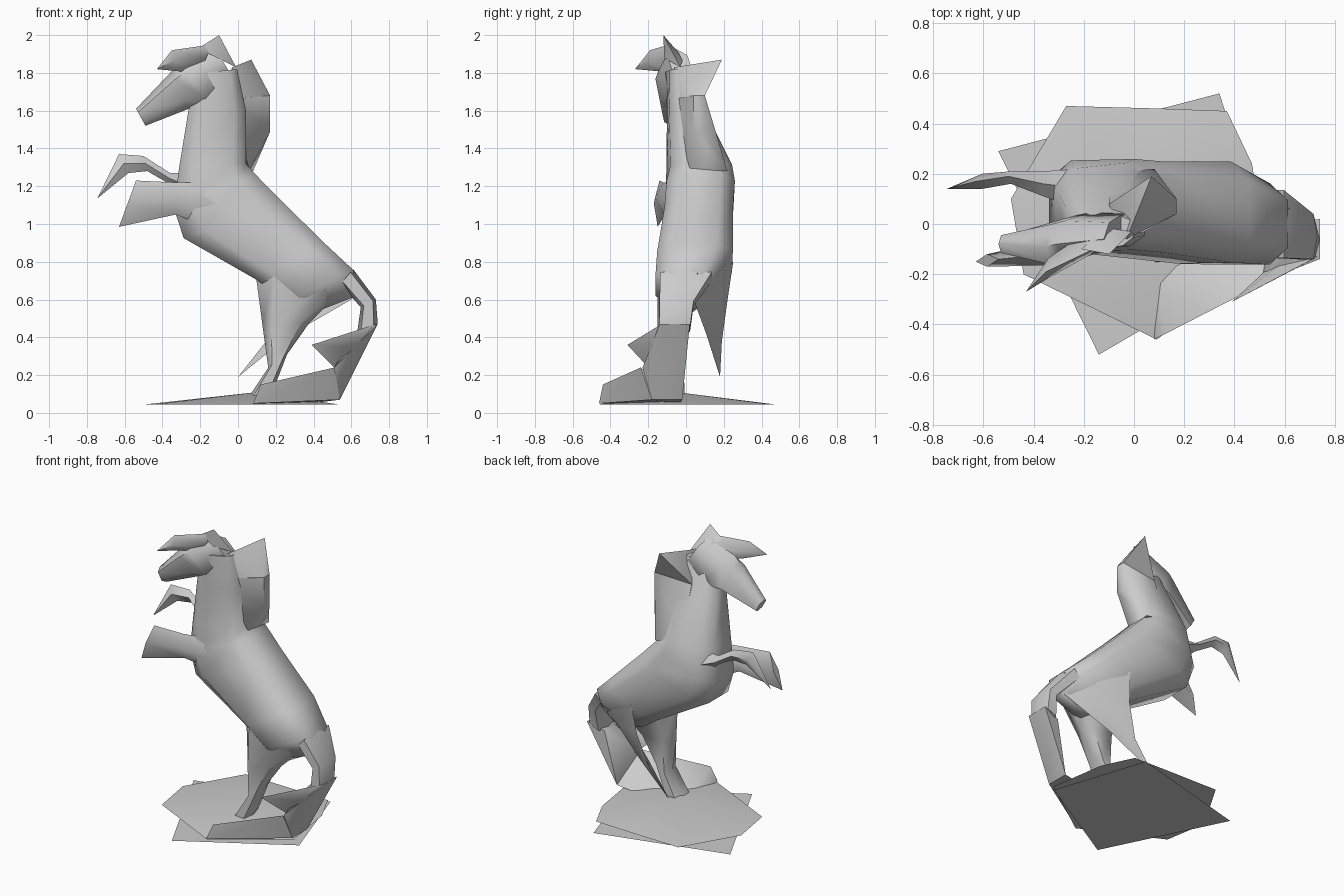
import bpy, bmesh, math
from mathutils import Vector

if "Cube" in bpy.data.objects:
    bpy.data.objects.remove(bpy.data.objects["Cube"])


def finish(name, bm, angle=50):
    bmesh.ops.remove_doubles(bm, verts=bm.verts, dist=0.0005)
    bmesh.ops.recalc_face_normals(bm, faces=bm.faces)
    mesh = bpy.data.meshes.new(name)
    bm.to_mesh(mesh)
    bm.free()
    ob = bpy.data.objects.new(name, mesh)
    bpy.context.collection.objects.link(ob)
    bpy.ops.object.select_all(action='DESELECT')
    ob.select_set(True)
    bpy.context.view_layer.objects.active = ob
    bpy.ops.object.shade_smooth_by_angle(angle=math.radians(angle))
    return ob


def loft(name, rings, n=6, box=1.0, side=(0, 1, 0), tip=None):
    """Skin rings given as (edge point a, edge point b, half width)."""
    bm = bmesh.new()
    offset = math.pi / n if box < 1 and n > 6 else 0
    loops = []
    for a, b, hw in rings:
        a, b = Vector(a), Vector(b)
        mid, half, w = (a + b) / 2, (a - b) / 2, Vector(side).normalized() * hw
        loop = []
        for i in range(n):
            t = offset + 2 * math.pi * i / n
            c, s = math.cos(t), math.sin(t)
            c = math.copysign(abs(c) ** box, c)
            s = math.copysign(abs(s) ** box, s)
            loop.append(bm.verts.new(mid + half * c + w * s))
        loops.append(loop)
    for p, q in zip(loops, loops[1:]):
        for i in range(n):
            j = (i + 1) % n
            bm.faces.new((p[i], p[j], q[j], q[i]))
    bm.faces.new(loops[0])
    if tip:
        t = bm.verts.new(tip)
        for i in range(n):
            bm.faces.new((loops[-1][i], loops[-1][(i + 1) % n], t))
    else:
        bm.faces.new(loops[-1])
    return finish(name, bm, 60)


def hull(name, points):
    """Faceted solid wrapped round a few points."""
    bm = bmesh.new()
    verts = [bm.verts.new(p) for p in points]
    bmesh.ops.convex_hull(bm, input=verts)
    loose = [v for v in bm.verts if not v.link_faces]
    bmesh.ops.delete(bm, geom=loose, context='VERTS')
    return finish(name, bm, 60)


# Torso and neck
loft("torso", [
    ((-.2, -.06, 1.8), (.0, -.02, 1.82), .06),
    ((-.27, -.01, 1.6), (.05, .01, 1.6), .1),
    ((-.32, .05, 1.3), (.05, .09, 1.32), .17),
    ((-.35, .07, 1.08), (.1, .08, 1.27), .19),
    ((-.3, .06, .92), (.23, .07, 1.14), .19),
    ((.09, .04, .7), (.47, .05, .9), .21),
    ((.26, .0, .58), (.62, .0, .76), .17),
    ((.4, .0, .53), (.63, .0, .62), .06)], n=8, box=.6)

# Head, forelock, ear and mane
loft("head", [
    ((-.12, -.06, 1.93), (-.02, .0, 1.76), .06),
    ((-.31, -.08, 1.86), (-.14, -.02, 1.62), .09),
    ((-.35, -.09, 1.81), (-.26, -.05, 1.61), .09),
    ((-.54, -.08, 1.61), (-.49, -.08, 1.52), .04)], box=.8)
loft("forelock", [
    ((-.14, -.09, 1.95), (-.2, -.05, 1.8), .05),
    ((-.35, -.19, 1.92), (-.33, -.16, 1.81), .04)],
    n=4, tip=(-.43, -.27, 1.82))
loft("ear", [((-.21, -.1, 1.93), (-.01, -.03, 1.83), .05)],
     n=4, tip=(-.1, -.12, 2.0))
hull("upper_mane", [
    (-.03, -.06, 1.83), (.07, .19, 1.87), (.17, .04, 1.68), (.17, .1, 1.68),
    (-.05, -.07, 1.66), (-.1, .08, 1.66)])
hull("lower_mane", [
    (-.05, -.08, 1.66), (-.1, .08, 1.66), (.17, .04, 1.68), (.17, .1, 1.68),
    (.17, .04, 1.49), (.17, .1, 1.49), (.06, .02, 1.29), (.08, .22, 1.28),
    (-.1, .2, 1.32)])

# Raised forelegs
loft("near_foreleg", [
    ((.0, -.05, 1.22), (-.15, -.03, .98), .06),
    ((-.33, -.12, 1.22), (-.33, -.11, 1.05), .05),
    ((-.54, -.14, 1.23), (-.63, -.15, .985), .025)], n=4)
loft("far_foreleg", [
    ((-.2, .14, 1.27), (-.24, .14, 1.1), .08),
    ((-.36, .16, 1.27), (-.36, .16, 1.21), .05),
    ((-.5, .19, 1.36), (-.48, .18, 1.28), .025),
    ((-.63, .17, 1.37), (-.58, .17, 1.27), .03)],
    n=4, tip=(-.745, .14, 1.135))

# Hind legs: one planted, one lifted and blade-like
loft("planted_hind_leg", [
    ((.09, -.04, .76), (.62, -.02, .72), .13),
    ((.13, -.08, .46), (.38, -.07, .48), .08),
    ((.16, -.08, .24), (.26, -.08, .31), .07),
    ((.08, -.08, .12), (.19, -.08, .13), .08),
    ((.04, -.08, .06), (.15, -.08, .05), .08)], box=.7)
loft("lifted_hind_leg", [
    ((.24, .25, .8), (.62, .06, .74), .04),
    ((.22, .22, .6), (.6, .04, .6), .03),
    ((.15, .19, .38), (.27, .11, .41), .025)],
    n=4, side=(1, 1, 0), tip=(0, .18, .19))

# Tail dropping from the rump, then spreading forward over the base
loft("tail_root", [
    ((.54, .0, .68), (.61, .0, .76), .15),
    ((.65, -.05, .56), (.73, -.05, .6), .1),
    ((.63, -.06, .42), (.74, -.06, .47), .09)], box=.7)
hull("tail_drop", [
    (.74, -.14, .47), (.74, .02, .47), (.62, -.12, .43), (.62, 0, .43),
    (.54, -.02, .07), (.54, -.18, .07), (.51, -.23, .24)])
hull("tail_spread", [
    (.08, -.46, .05), (.12, -.44, .15), (.1, -.15, .05), (.38, -.03, .05),
    (.54, -.02, .07), (.54, -.18, .07), (.51, -.24, .24)])
loft("tail_tuft", [((.53, -.18, .22), (.73, -.13, .47), .03)],
     n=4, tip=(.39, -.31, .36))

# Ground: low mound over a flat sheet
bm = bmesh.new()
outline = [(-.27, .47), (.1, .46), (.37, .45), (.47, .24), (.53, -.15),
           (.09, -.46), (-.44, -.2), (-.49, .1)]
rim = [bm.verts.new((x, y, .045)) for x, y in outline]
peak = bm.verts.new((.1, -.05, .11))
for i in range(len(rim)):
    bm.faces.new((rim[i], rim[(i + 1) % len(rim)], peak))
bm.faces.new(rim[::-1])
finish("ground_mound", bm, 30)

bm = bmesh.new()
quad = [(-.54, .29), (.34, .52), (.55, -.12), (-.14, -.52)]
bm.faces.new([bm.verts.new((x, y, 0)) for x, y in quad[::-1]])
finish("ground_sheet", bm, 30)
